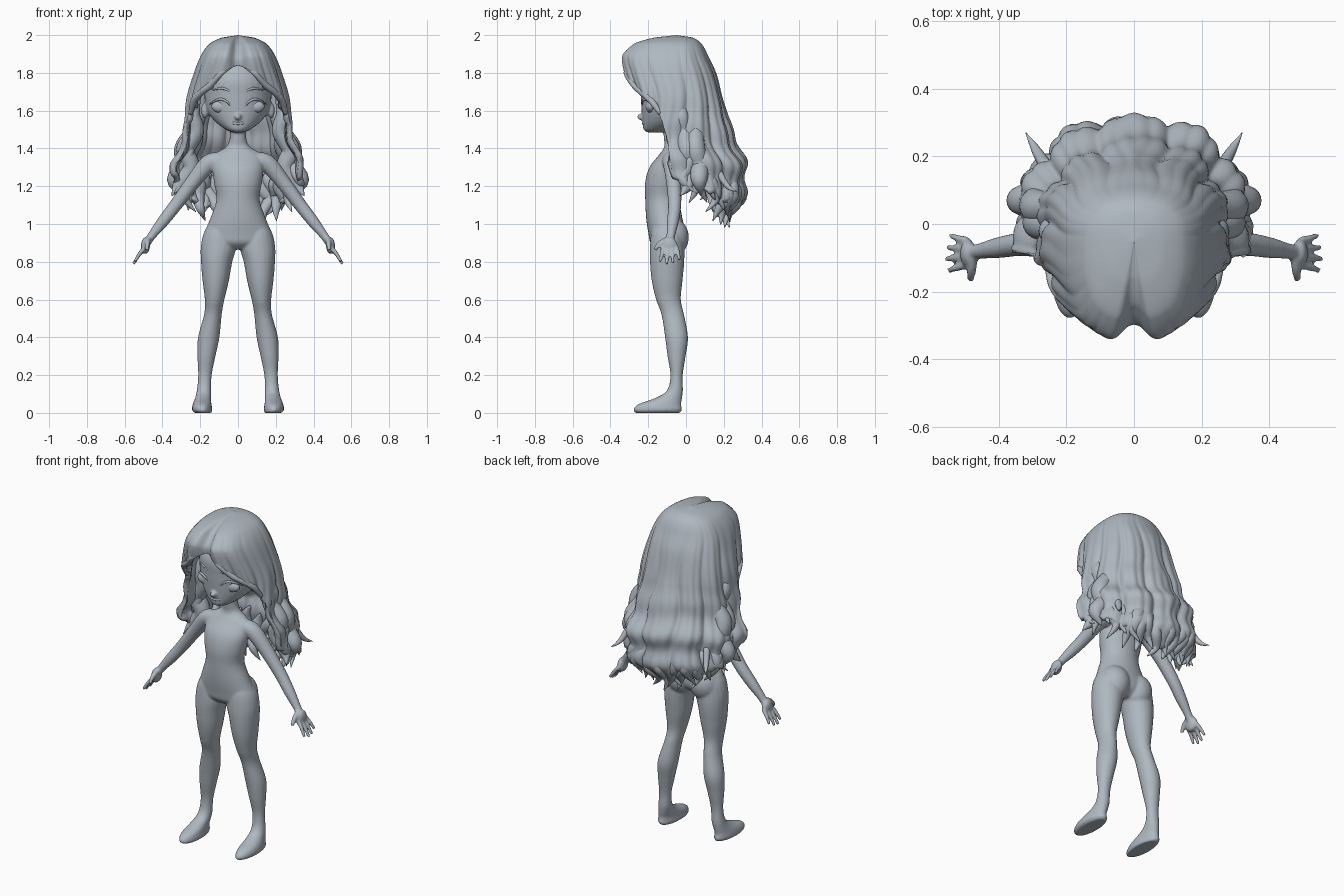
import bpy, bmesh, math
from mathutils import Vector

cube = bpy.data.objects.get("Cube")
if cube:
    bpy.data.objects.remove(cube, do_unlink=True)

clay = bpy.data.materials.new("blue_grey_clay")
clay.use_nodes = True
COLOUR = (0.43, 0.48, 0.53, 1)
clay.diffuse_color = COLOUR
clay.node_tree.nodes["Principled BSDF"].inputs["Base Color"].default_value = COLOUR


def finish(name, bm):
    """Turn a bmesh into a smooth, coloured object."""
    bmesh.ops.remove_doubles(bm, verts=bm.verts, dist=0.0001)
    bmesh.ops.recalc_face_normals(bm, faces=bm.faces)
    for face in bm.faces:
        face.smooth = True
    mesh = bpy.data.meshes.new(name)
    bm.to_mesh(mesh)
    bm.free()
    mesh.materials.append(clay)
    obj = bpy.data.objects.new(name, mesh)
    bpy.context.collection.objects.link(obj)
    return obj


def skin(bm, rings):
    """Bridge neighbouring rings of vertices with quads."""
    for low, high in zip(rings, rings[1:]):
        for i in range(len(low)):
            j = (i + 1) % len(low)
            bm.faces.new((low[i], low[j], high[j], high[i]))


def catmull(rows, steps):
    """Smooth path through rows of any width."""
    padded = [rows[0], *rows, rows[-1]]
    path = []
    for a, b, c, d in zip(padded, padded[1:], padded[2:], padded[3:]):
        for s in range(steps):
            t = s / steps
            path.append([q + t / 2 * (r - p + t * (2 * p - 5 * q + 4 * r - e
                         + t * (3 * (q - r) + e - p)))
                         for p, q, r, e in zip(a, b, c, d)])
    return path + [list(rows[-1])]


def sweep(name, rows, flat=False, sides=20, steps=5):
    """Closed tube through rows of x, y, z, width radius, depth radius."""
    bm = bmesh.new()
    path = catmull(rows, steps)
    rings = []
    for i, (x, y, z, wide, deep) in enumerate(path):
        ahead = Vector(path[min(i + 1, len(path) - 1)][:3])
        behind = Vector(path[max(i - 1, 0)][:3])
        tangent = Vector((0, 0, 1)) if flat else (ahead - behind).normalized()
        across = Vector((0, 1, 0)).cross(tangent).normalized()
        other = tangent.cross(across)
        ring = []
        for k in range(sides):
            a = math.tau * k / sides
            ring.append(bm.verts.new(Vector((x, y, z)) + across * wide * math.cos(a)
                                     + other * deep * math.sin(a)))
        rings.append(ring)
    skin(bm, rings)
    bm.faces.new(rings[0])
    bm.faces.new(rings[-1])
    return finish(name, bm)


def ball(name, place, size):
    bm = bmesh.new()
    bmesh.ops.create_uvsphere(bm, u_segments=24, v_segments=16, radius=1)
    for v in bm.verts:
        v.co = Vector(p + s * c for p, s, c in zip(place, size, v.co))
    return finish(name, bm)


def tube(name, points, radii, side=1, **options):
    return sweep(name, [(x * side, y, z, r, r) for (x, y, z), r in zip(points, radii)], **options)


# Torso, neck and head, as stacked horizontal ellipses
torso = [(.865, -.1, .1, .05), (.9, -.1, .175, .088), (.95, -.1, .179, .099),
         (1.03, -.115, .147, .096), (1.13, -.125, .114, .091), (1.22, -.12, .127, .096),
         (1.3, -.108, .135, .086), (1.37, -.08, .12, .06), (1.41, -.07, .062, .045),
         (1.46, -.075, .043, .043), (1.56, -.08, .043, .043)]
head = [(1.485, -.165, .03, .04), (1.5, -.145, .065, .08), (1.54, -.11, .118, .12),
        (1.6, -.07, .164, .165), (1.68, -.06, .178, .18), (1.77, -.06, .175, .18),
        (1.85, -.06, .12, .13), (1.89, -.06, .03, .03)]
body_parts = [sweep(name, [(0, y, z, w, d) for z, y, w, d in rows], True, 32)
              for name, rows in (("torso", torso), ("head", head))]
body_parts.append(ball("nose", (0, -.237, 1.567), (.018, .022, .018)))

# Limbs and small features, mirrored
leg = [(.185, -.15, 0, .045, .118), (.19, -.15, .015, .054, .13), (.19, -.14, .045, .05, .115),
       (.185, -.09, .08, .042, .07), (.18, -.058, .12, .038, .042), (.175, -.05, .2, .036, .033),
       (.167, -.05, .3, .048, .048), (.155, -.05, .4, .057, .061), (.133, -.07, .52, .047, .06),
       (.124, -.093, .6, .052, .066), (.118, -.1, .7, .07, .082), (.113, -.1, .8, .083, .091),
       (.103, -.1, .88, .094, .091), (.1, -.1, .96, .078, .083), (.085, -.108, 1.04, .04, .05)]
arm_points = [(.09, -.085, 1.335), (.155, -.075, 1.32), (.24, -.065, 1.22), (.33, -.06, 1.1),
              (.4, -.07, 1.01), (.455, -.08, .94), (.49, -.085, .89)]
arm_radii = [.045, .048, .04, .035, .031, .023, .022]
for side, word in ((1, "left"), (-1, "right")):
    body_parts += [
        sweep(word + "_leg", [(x * side, *rest) for x, *rest in leg], True),
        tube(word + "_arm", arm_points, arm_radii, side),
        ball(word + "_seat", (side * .08, -.078, .93), (.09, .093, .105)),
        ball(word + "_palm", (side * .49, -.087, .885), (.024, .042, .045)),
        ball(word + "_ear", (side * .175, -.06, 1.6), (.02, .03, .042)),
        tube(word + "_thumb", [(.475, -.1, .92), (.48, -.14, .895), (.483, -.165, .862)],
             [.015, .014, .01], side),
    ]
    for k in range(4):
        y = -.122 + k * .024
        reach = (.085, .1, .095, .075)[k]
        body_parts.append(tube(word + "_finger", [
            (.49, y, .88), (.5 + reach * .25, y - .007 + k * .005, .88 - reach * .45),
            (.504 + reach * .5, y - .015 + k * .01, .88 - reach * .93)],
            [.012, .011, .009], side, sides=12))
    # Lidded eye, lash rim and brow
    ball(word + "_eye", (side * .088, -.188, 1.622), (.052, .026, .034))
    tube(word + "_eyelid", [(.035, -.228, 1.618), (.06, -.227, 1.649), (.1, -.213, 1.66),
                            (.15, -.166, 1.635)], [.003, .006, .007, .003], side, sides=10)
    tube(word + "_brow", [(.035, -.233, 1.7), (.08, -.222, 1.718), (.13, -.184, 1.71)],
         [.004, .007, .003], side, sides=10)
tube("mouth", [(-.055, -.2, 1.55), (-.025, -.223, 1.534), (.025, -.223, 1.534),
               (.055, -.2, 1.55)], [.002, .007, .007, .002], sides=10)

# Fuse the body into one smooth skin
bpy.ops.object.select_all(action="DESELECT")
for part in body_parts:
    part.select_set(True)
body = body_parts[0]
bpy.context.view_layer.objects.active = body
bpy.ops.object.join()
body.name = "body"
remesh = body.modifiers.new("fuse", "REMESH")
remesh.mode = "VOXEL"
remesh.voxel_size = 0.006
remesh.use_smooth_shade = True
soften = body.modifiers.new("soften", "SMOOTH")
soften.iterations = 9


def lookup(table, at, column):
    """Smooth monotone interpolation of one table column."""
    xs = [row[0] for row in table]
    ys = [row[column] for row in table]
    at = min(max(at, xs[0]), xs[-1])
    i = max(k for k in range(len(xs) - 1) if xs[k] <= at)
    slope = [(ys[k + 1] - ys[k]) / (xs[k + 1] - xs[k]) for k in range(len(xs) - 1)]

    def knot(k):
        if k == 0 or k == len(slope):
            return slope[min(k, len(slope) - 1)]
        p, q = slope[k - 1], slope[k]
        return 2 * p * q / (p + q) if p * q > 0 else 0
    h = xs[i + 1] - xs[i]
    t = (at - xs[i]) / h
    return (ys[i] * (1 + 2 * t) * (1 - t) ** 2 + ys[i + 1] * t * t * (3 - 2 * t)
            + h * t * (1 - t) * (knot(i) * (1 - t) - knot(i + 1) * t))


# Hair outline: height, half width, front reach, back reach
outline = [(1, .25, .2, .26), (1.15, .335, .2, .345), (1.25, .345, .2, .362), (1.4, .305, .2, .325),
           (1.5, .278, .21, .285), (1.65, .266, .235, .242), (1.8, .23, .278, .205),
           (1.88, .202, .292, .17), (1.95, .155, .235, .135), (1.985, .09, .13, .09), (2, 0, 0, 0)]
# Lower edge of the hair: degrees from the front, height
hem = [(0, 1.86), (15, 1.79), (30, 1.725), (55, 1.66), (70, 1.59), (80, 1.45),
       (88, 1.22), (110, 1.17), (140, 1.08), (180, 1.04)]


def hair_point(angle, z, swell=1.0):
    """Point on the wavy hair surface; angle is zero at the front parting."""
    s, c = math.sin(angle), math.cos(angle)
    fall = min(max((1.99 - z) / .4, 0), 1)
    spread = abs(angle)
    strand = abs(math.sin(5.5 * spread + .4 * math.sin(z * 14)))
    fine = abs(math.sin(16.5 * spread + .8 * math.sin(z * 14)))
    grow = swell * (1 + fall * (.085 * (strand - .55) + .025 * (fine - .6)))
    curl = min(max((1.62 - z) * 4, 0), 1)
    grow += .045 * curl * math.sin(z * 34 + .8 * math.sin(angle * 3))
    parting = math.exp(-(angle / .11) ** 2)
    reach = lookup(outline, z, 2 if c > 0 else 3) * grow * (1 - .15 * parting)
    # The fringe is boxier than the back
    power = .88 - .16 * max(c, 0) ** .5
    x = math.copysign(abs(s) ** power, s) * lookup(outline, z, 1) * grow
    y = -.05 - math.copysign(abs(c) ** power, c) * reach
    return Vector((x, y, z - .02 * parting * min(1, (2 - z) * 20)))


bm = bmesh.new()
rows, columns = 64, 240
rings = []
for r in range(rows + 1):
    ring = []
    for k in range(columns):
        angle = math.tau * k / columns - math.pi
        low = lookup(hem, abs(math.degrees(angle)), 1)
        low += .03 * abs(math.sin(11 * angle)) * (abs(angle) > 1.5)
        ring.append(bm.verts.new(hair_point(angle, 2 - (2 - low) * (r / rows) ** 1.7)))
    rings.append(ring)
skin(bm, rings)
hair = finish("hair_shell", bm)
thick = hair.modifiers.new("thickness", "SOLIDIFY")
thick.thickness = 0.03
thick.offset = -1

# Curled tips tucked under the hem, alternately long and short
for k in range(21):
    angle = math.radians(98 + k * 8.2)
    turned = angle if angle < math.pi else angle - math.tau
    low = lookup(hem, abs(math.degrees(turned)), 1) - .035 * (k % 2)
    spots = [hair_point(turned + .07 * math.sin(k + j * 1.6), low + drop, swell)
             for j, (drop, swell) in enumerate(((.24, .88), (.17, .88), (.1, .92), (.035, .93)))]
    tip = hair_point(turned + .12 * (-1) ** k, max(low, 1.02), .99)
    spots.append(Vector((tip.x, tip.y, low - .03)))
    tube("curl_tip", spots, [.004, .032, .034, .022, .002], sides=14)

# Wavy locks falling beside the face and over the shoulders
for side, word in ((1, "left"), (-1, "right")):
    tube(word + "_front_lock", [(.2, -.04, 1.68), (.24, -.025, 1.58), (.225, -.01, 1.49),
         (.28, .005, 1.39), (.25, .01, 1.3), (.31, .01, 1.21), (.35, -.03, 1.15)],
         [.005, .04, .045, .05, .046, .036, .002], side)
    tube(word + "_side_lock", [(.22, .04, 1.62), (.235, .05, 1.5), (.285, .05, 1.4),
         (.28, .07, 1.31), (.335, .07, 1.23), (.3, .08, 1.15)],
         [.005, .038, .052, .05, .042, .002], side)
    tube(word + "_flick", [(.26, .17, 1.28), (.29, .22, 1.2), (.32, .27, 1.17)],
         [.02, .014, .001], side, sides=12)
    # Rolled strand along the edge of the fringe
    edge = [hair_point(side * math.radians(d), lookup(hem, d, 1) + .012, .96)
            for d in (3, 15, 30, 45, 60, 72)]
    tube(word + "_fringe_edge", edge, [.008, .014, .017, .018, .018, .012], sides=14)
